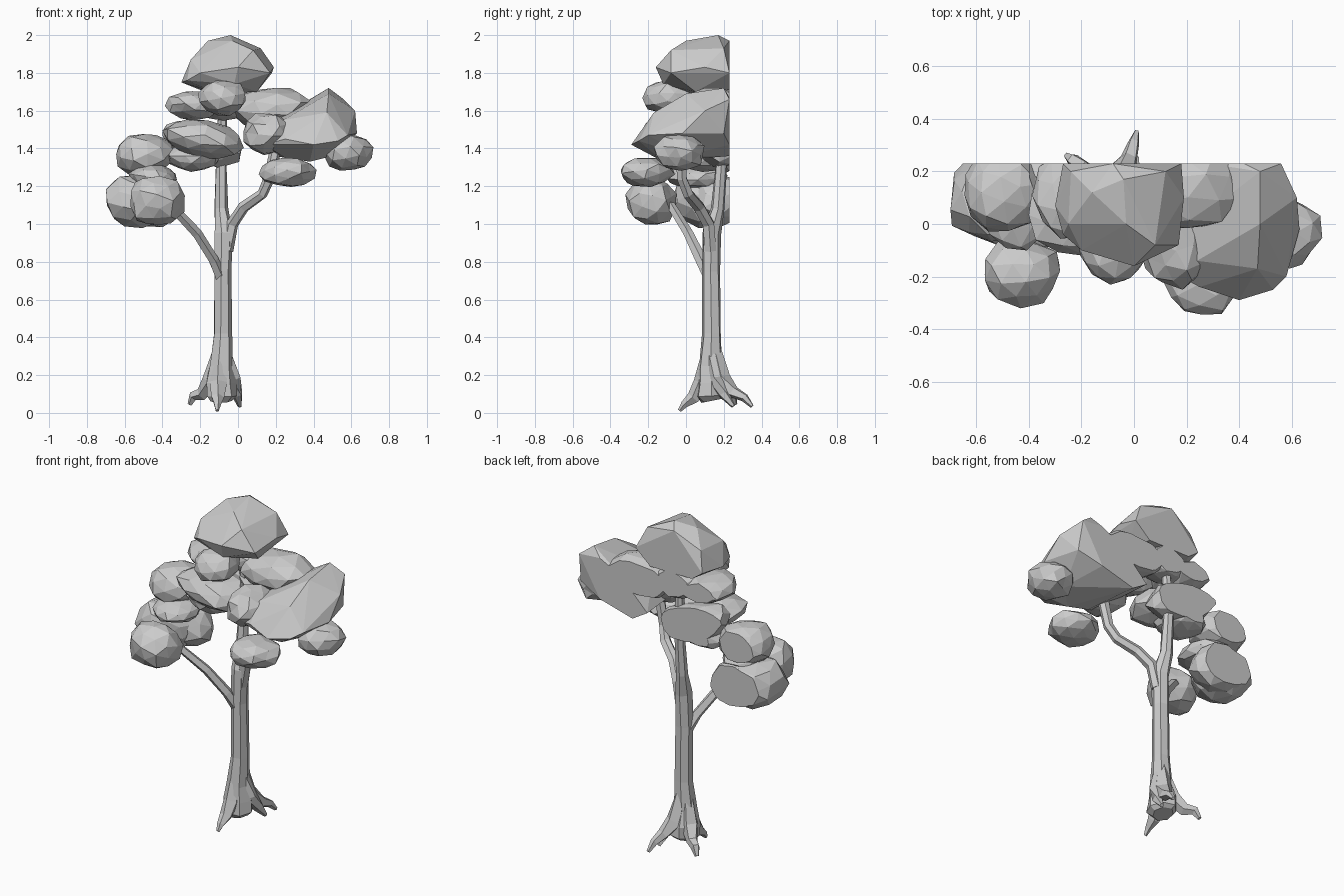
import bpy, bmesh, math, random
from mathutils import Vector, Euler

random.seed(11)
if "Cube" in bpy.data.objects:
    bpy.data.objects.remove(bpy.data.objects["Cube"])

grey = bpy.data.materials.new("plain_grey")
grey.use_nodes = True
GREY = (0.6, 0.6, 0.6, 1)
grey.diffuse_color = GREY
grey.node_tree.nodes["Principled BSDF"].inputs["Base Color"].default_value = GREY
BACK = 0.23


def finish(bm, name):
    bmesh.ops.recalc_face_normals(bm, faces=bm.faces)
    mesh = bpy.data.meshes.new(name)
    bm.to_mesh(mesh)
    bm.free()
    mesh.materials.append(grey)
    obj = bpy.data.objects.new(name, mesh)
    bpy.context.collection.objects.link(obj)


def clump(name, centre, radii, tilt=(0, 0, 0)):
    """Faceted leaf clump, sliced flat at the back."""
    bm = bmesh.new()
    bmesh.ops.create_icosphere(bm, subdivisions=2, radius=1)
    spin = Euler([random.uniform(0, 6) for _ in range(3)]).to_matrix()
    lean = Euler([math.radians(a) for a in tilt]).to_matrix()
    for v in bm.verts:
        p = spin @ v.co * random.uniform(0.93, 1.12)
        v.co = lean @ Vector([a * r for a, r in zip(p, radii)]) + Vector(centre)
    # merge some facets so they vary in size
    bmesh.ops.dissolve_limit(bm, angle_limit=math.radians(13),
                             verts=bm.verts, edges=bm.edges)
    bmesh.ops.triangulate(bm, faces=[f for f in bm.faces if len(f.verts) > 4])
    cut = bmesh.ops.bisect_plane(bm, geom=bm.verts[:] + bm.edges[:] + bm.faces[:],
                                 plane_co=(0, BACK, 0), plane_no=(0, 1, 0),
                                 clear_outer=True)
    rim = [e for e in cut["geom_cut"] if isinstance(e, bmesh.types.BMEdge)]
    if rim:
        bmesh.ops.holes_fill(bm, edges=rim)
    finish(bm, name)


def boulder(name, corners):
    """Large angular leaf mass wrapped around a few corner points."""
    bm = bmesh.new()
    for c in corners:
        bm.verts.new(c)
    hull = bmesh.ops.convex_hull(bm, input=bm.verts)
    inside = [v for v in hull["geom_interior"] if isinstance(v, bmesh.types.BMVert)]
    bmesh.ops.delete(bm, geom=inside, context='VERTS')
    finish(bm, name)


def limb(name, path, sides=6, wobble=0.1):
    """Tapered tube through (x, y, z, radius) points."""
    bm = bmesh.new()
    pts = [Vector(p[:3]) for p in path]
    rings = []
    for i, p in enumerate(pts):
        along = pts[min(i + 1, len(pts) - 1)] - pts[max(i - 1, 0)]
        turn = Vector((0, 0, 1)).rotation_difference(along)
        ring = []
        for k in range(sides):
            a = math.tau * k / sides
            r = path[i][3] * random.uniform(1 - wobble, 1 + wobble)
            ring.append(bm.verts.new(p + turn @ Vector((r * math.cos(a), r * math.sin(a), 0))))
        rings.append(ring)
    for low, high in zip(rings, rings[1:]):
        for k in range(sides):
            n = (k + 1) % sides
            bm.faces.new((low[k], low[n], high[n], high[k]))
    bm.faces.new(rings[0][::-1])
    bm.faces.new(rings[-1])
    finish(bm, name)


# Trunk and branches
limb("trunk", [(-.09, .14, .065, .06), (-.09, .135, .09, .085), (-.09, .135, .16, .082),
               (-.09, .13, .25, .068), (-.08, .135, .42, .05), (-.08, .13, .75, .047),
               (-.075, .135, .95, .05), (-.09, .17, 1.08, .036), (-.09, .19, 1.35, .03),
               (-.08, .17, 1.7, .025)], 7)
limb("right_branch", [(-.06, .13, .86, .035), (-.03, .12, 1.0, .034), (.03, .07, 1.09, .032),
                      (.13, .01, 1.16, .03), (.165, -.02, 1.24, .03), (.2, -.03, 1.4, .03)])
limb("left_branch", [(-.09, .12, .72, .032), (-.13, .08, .81, .03),
                     (-.22, .01, .95, .028), (-.36, -.08, 1.1, .024)], 5)

# Roots flare from the trunk and bend down at the tip
limb("back_root", [(-.08, .15, .36, .03), (-.055, .18, .18, .055), (-.02, .25, .11, .035),
                   (.0, .31, .08, .024), (.01, .35, .035, .01)], 5)
limb("left_root", [(-.09, .13, .36, .03), (-.14, .16, .17, .05), (-.19, .21, .1, .034),
                   (-.235, .245, .09, .025), (-.255, .26, .045, .012)], 5)
limb("front_root", [(-.09, .12, .34, .03), (-.1, .09, .16, .05), (-.11, .04, .08, .034),
                    (-.11, -.01, .045, .02), (-.11, -.035, .012, .01)], 5)
limb("side_root", [(-.07, .13, .34, .03), (-.03, .16, .18, .042), (-.005, .2, .1, .03),
                   (.01, .25, .035, .011)], 5)

# Crown
boulder("crown_top", [
    (-.04, .17, 2), (-.16, .12, 1.97), (-.03, 0, 1.97), (-.08, BACK, 1.97),
    (-.24, .2, 1.88), (-.25, 0, 1.87), (.08, -.08, 1.92), (.12, .2, 1.93),
    (-.3, .07, 1.75), (-.27, BACK, 1.76), (-.27, -.04, 1.76), (-.2, -.1, 1.8),
    (0, -.16, 1.83), (.17, -.08, 1.8), (.19, .1, 1.83), (.18, BACK, 1.8),
    (-.02, -.12, 1.74), (-.1, 0, 1.69), (.1, .05, 1.7), (.08, BACK, 1.71),
    (-.2, BACK, 1.71)])
clump("crown_lower_front", (-.08, -.09, 1.67), (.125, .13, .095))
clump("crown_lower_left", (-.235, .11, 1.63), (.14, .17, .075))
clump("crown_under", (-.07, .15, 1.64), (.14, .13, .09))
clump("middle_front", (-.19, .04, 1.45), (.21, .17, .1), (0, 10, 0))
clump("middle_back", (-.19, .18, 1.43), (.22, .15, .11), (0, 14, 0))
clump("middle_under", (-.24, .11, 1.35), (.14, .14, .07))

# Right foliage
boulder("right_main", [
    (.48, .2, 1.72), (.48, 0, 1.69), (.42, BACK, 1.67), (.56, BACK, 1.66),
    (.62, .1, 1.6), (.63, -.02, 1.48), (.58, -.2, 1.47), (.53, -.25, 1.44),
    (.4, -.29, 1.42), (.47, -.17, 1.59), (.25, -.24, 1.45), (.24, -.14, 1.55),
    (.14, -.18, 1.42), (.22, 0, 1.56), (.25, -.1, 1.35), (.38, -.12, 1.33),
    (.5, 0, 1.36), (.57, .2, 1.48), (.42, BACK, 1.42), (.2, BACK, 1.36),
    (.1, BACK, 1.42), (.28, BACK, 1.6)])
clump("right_upper", (.18, .15, 1.61), (.23, .17, .11))
clump("right_inner", (.15, -.09, 1.48), (.13, .15, .11))
clump("right_tip", (.58, -.03, 1.38), (.13, .13, .1))
clump("right_under", (.26, -.21, 1.275), (.145, .145, .078))

# Left foliage
clump("left_front", (-.43, -.185, 1.12), (.147, .13, .135))
clump("left_back", (-.54, .1, 1.125), (.165, .18, .14))
clump("left_inner", (-.47, .17, 1.12), (.17, .15, .135))
clump("left_top", (-.5, .13, 1.37), (.155, .16, .115))
clump("left_gap", (-.45, .06, 1.25), (.13, .16, .065))
